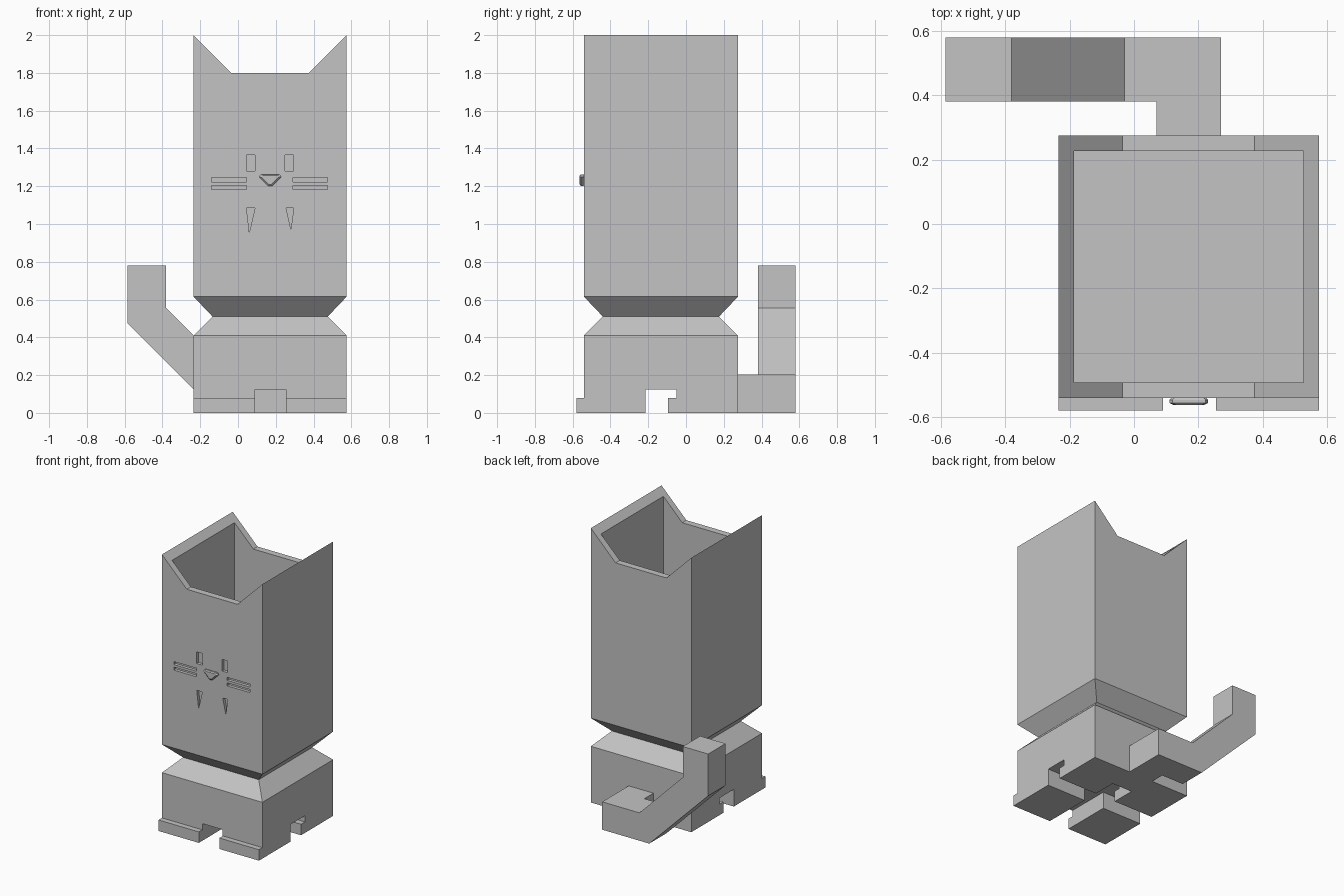
import bpy, bmesh

if "Cube" in bpy.data.objects:
    bpy.data.objects.remove(bpy.data.objects["Cube"])

gray = bpy.data.materials.new("plain gray")
gray.diffuse_color = (0.55, 0.55, 0.55, 1)
gray.use_nodes = True
gray.node_tree.nodes["Principled BSDF"].inputs["Base Color"].default_value = gray.diffuse_color


def make(name, rings):
    """Solid lofted through rings of equal point count."""
    bm = bmesh.new()
    loops = [[bm.verts.new(p) for p in r] for r in rings]
    n = len(loops[0])
    for a, b in zip(loops, loops[1:]):
        for i in range(n):
            j = (i + 1) % n
            bm.faces.new((a[i], a[j], b[j], b[i]))
    bm.faces.new(loops[0][::-1])
    bm.faces.new(loops[-1])
    bmesh.ops.recalc_face_normals(bm, faces=bm.faces)
    me = bpy.data.meshes.new(name)
    bm.to_mesh(me)
    bm.free()
    me.materials.append(gray)
    ob = bpy.data.objects.new(name, me)
    bpy.context.collection.objects.link(ob)
    return ob


def extrude_y(name, xz, y0, y1):
    return make(name, [[(x, y, z) for x, z in xz] for y in (y0, y1)])


def extrude_x(name, yz, x0, x1):
    return make(name, [[(x, y, z) for y, z in yz] for x in (x0, x1)])


def box(name, x0, x1, y0, y1, z0, z1):
    return extrude_y(name, [(x0, z0), (x1, z0), (x1, z1), (x0, z1)], y0, y1)


def boolean(target, tool, op="DIFFERENCE"):
    m = target.modifiers.new(op.lower(), "BOOLEAN")
    m.operation, m.solver, m.object = op, "EXACT", tool
    bpy.context.view_layer.objects.active = target
    bpy.ops.object.modifier_apply(modifier=m.name)
    bpy.data.objects.remove(tool, do_unlink=True)


X0, X1, Y0, Y1 = -0.235, 0.575, -0.54, 0.275


def square(z, i=0):
    return [(X0 + i, Y0 + i, z), (X1 - i, Y0 + i, z),
            (X1 - i, Y1 - i, z), (X0 + i, Y1 - i, z)]


# Body: base, pinched neck and tall head in one loft
body = make("body", [square(0), square(0.41), square(0.51, 0.1),
                     square(0.615), square(2)])

# Front toes
boolean(body, box("front_toes", X0, X1, -0.58, -0.5, 0, 0.08), "UNION")

# Hollow head and the dip between the ears
boolean(body, make("cavity", [square(0.66, 0.048), square(2.2, 0.048)]))
boolean(body, extrude_y("ear_dip", [(X0 - 0.1, 2.1), (-0.035, 1.8),
                                    (0.375, 1.8), (X1 + 0.1, 2.1)], -1, 1))

# Gaps between the feet; the side gap leaves rear toes standing
boolean(body, extrude_x("side_gap", [(-0.215, -0.1), (-0.215, 0.125), (-0.05, 0.125),
                                     (-0.05, 0.08), (-0.095, 0.08), (-0.095, -0.1)], -1, 1))
boolean(body, box("front_gap", 0.09, 0.255, -0.8, 0.08, -0.1, 0.125))

# Engraved eyes, whiskers and teeth
marks = []
for x0, x1 in ((0.045, 0.09), (0.25, 0.295)):
    marks.append([(x0, 1.28), (x1, 1.28), (x1, 1.365), (x0, 1.365)])
for x0, x1 in ((-0.14, 0.045), (0.29, 0.475)):
    for z in (1.183, 1.223):
        marks.append([(x0, z), (x1, z), (x1, z + 0.022), (x0, z + 0.022)])
marks.append([(0.045, 1.085), (0.09, 1.085), (0.06, 0.955)])
marks.append([(0.255, 1.085), (0.295, 1.085), (0.28, 0.97)])
for m in marks:
    boolean(body, extrude_y("engraving", m, -0.6, Y0 + 0.022))

# Raised nose with a bevelled front
outline = [(0.12, 1.263), (0.222, 1.263), (0.23, 1.25),
           (0.18, 1.2), (0.16, 1.2), (0.11, 1.25)]
make("nose", [[(0.17 + (x - 0.17) * s, y, 1.238 + (z - 1.238) * s) for x, z in outline]
              for y, s in ((Y0, 0.9), (-0.546, 1), (-0.556, 1), (-0.563, 0.75))])

# Tail: bent profile joined to the body by a short block
tail = extrude_y("tail", [(0.27, 0), (0.27, 0.203), (-0.03, 0.203), (-0.38, 0.555),
                          (-0.38, 0.78), (-0.585, 0.78), (-0.585, 0.475), (-0.11, 0)],
                 0.38, 0.58)
boolean(tail, box("tail_root", 0.07, 0.27, Y1, 0.48, 0, 0.203), "UNION")
